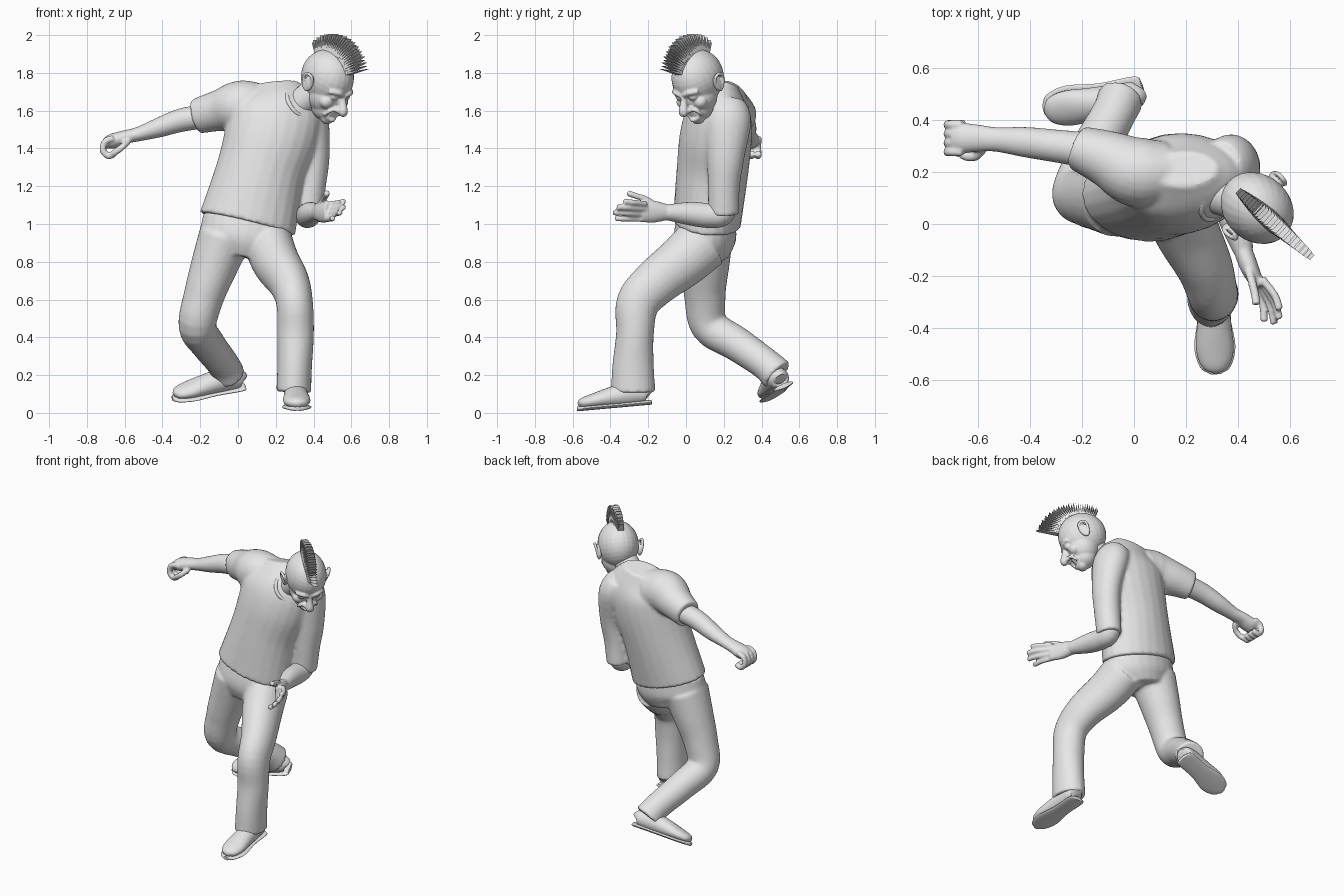
import bpy
import bmesh
import math
from mathutils import Matrix, Vector

if "Cube" in bpy.data.objects:
    bpy.data.objects.remove(bpy.data.objects["Cube"], do_unlink=True)

grey = bpy.data.materials.new("plain grey")
grey.use_nodes = True
grey.diffuse_color = (.8, .8, .8, 1)
grey.node_tree.nodes["Principled BSDF"].inputs["Base Color"].default_value = (.8, .8, .8, 1)

X, Y, Z = Vector((1, 0, 0)), Vector((0, 1, 0)), Vector((0, 0, 1))


def loft(bm, stations, side=X, sides=24, steps=5):
    """Closed tube through (x, y, z, half width, half depth) stations."""
    pts = [Vector(s) for s in stations]
    pts = [pts[0] * 2 - pts[1]] + pts + [pts[-1] * 2 - pts[-2]]
    path = []
    for i in range(1, len(pts) - 2):
        a, b, c, d = pts[i - 1:i + 3]
        for k in range(steps):
            t = k / steps
            path.append((b * 2 + (c - a) * t + (a * 2 - b * 5 + c * 4 - d) * t ** 2
                         + (b * 3 - a - c * 3 + d) * t ** 3) / 2)
    path.append(pts[-2])
    rings = []
    for i, p in enumerate(path):
        ahead, behind = path[min(i + 1, len(path) - 1)], path[max(i - 1, 0)]
        along = (Vector(ahead[:3]) - Vector(behind[:3])).normalized()
        wide = (side - along * side.dot(along)).normalized()
        deep = along.cross(wide)
        ring = []
        for j in range(sides):
            a = math.tau * j / sides
            ring.append(bm.verts.new(Vector(p[:3]) + wide * max(p[3], .003) * math.cos(a)
                                     + deep * max(p[4], .003) * math.sin(a)))
        rings.append(ring)
    for low, high in zip(rings, rings[1:]):
        for j in range(sides):
            k = (j + 1) % sides
            bm.faces.new((low[j], low[k], high[k], high[j]))
    bm.faces.new(rings[0][::-1])
    bm.faces.new(rings[-1])


def rod(bm, points, radius):
    """Thin round tube, used for fingers and facial folds."""
    loft(bm, [(*p, radius, radius) for p in points], side=Vector((.31, .22, .9)), sides=10)


def ball(bm, place, size):
    bmesh.ops.create_uvsphere(bm, u_segments=24, v_segments=16, radius=1,
                              matrix=Matrix.Translation(place) @ Matrix.Diagonal((*size, 1)))


def finish(name, bm, matrix=None, voxel=None, relax=4, smooth=True):
    """Turn the bmesh into an object, optionally fusing its pieces into one skin."""
    if matrix:
        bm.transform(matrix)
    bmesh.ops.recalc_face_normals(bm, faces=bm.faces[:])
    mesh = bpy.data.meshes.new(name)
    bm.to_mesh(mesh)
    bm.free()
    mesh.materials.append(grey)
    if smooth:
        mesh.shade_smooth()
        mesh.set_sharp_from_angle(angle=math.radians(50))
    obj = bpy.data.objects.new(name, mesh)
    bpy.context.collection.objects.link(obj)
    if voxel:
        fuse = obj.modifiers.new("fuse", "REMESH")
        fuse.mode = "VOXEL"
        fuse.voxel_size = voxel
        fuse.use_smooth_shade = True
        soften = obj.modifiers.new("soften", "SMOOTH")
        soften.factor = .5
        soften.iterations = relax
    return obj


# Shirt: trunk, neck opening and both sleeves
bm = bmesh.new()
loft(bm, [(.05, .11, 1.0, .26, .18), (.12, .14, 1.28, .235, .19), (.18, .16, 1.48, .25, .19),
          (.2, .18, 1.62, .24, .16), (.19, .21, 1.74, .13, .07)])
loft(bm, [(.19, .19, 1.54, .13, .13), (.26, .14, 1.6, .115, .115), (.325, .095, 1.635, .09, .09)])
loft(bm, [(.12, .2, 1.6, .12, .14), (.01, .2, 1.62, .135, .14), (-.1, .25, 1.6, .11, .11),
          (-.22, .295, 1.57, .085, .093)], side=Y)
loft(bm, [(.33, .21, 1.62, .1, .11), (.375, .22, 1.54, .105, .125), (.4, .21, 1.36, .085, .1),
          (.385, .2, 1.2, .08, .085), (.37, .2, 1.05, .075, .082)])
finish("shirt", bm, voxel=.011)

# Collar rib round the neck opening
bm = bmesh.new()
lean = Vector((.6, -.45, .5)).to_track_quat("Z", "Y").to_matrix()
loop = [Vector((.325, .095, 1.635)) + lean @ Vector((math.cos(a), math.sin(a), 0)) * .088
        for a in [math.tau * i / 16 for i in range(17)]]
rod(bm, loop, .011)
finish("collar", bm)

# Trousers: hips and both legs
bm = bmesh.new()
loft(bm, [(.05, .11, 1.04, .235, .155), (.04, .1, .92, .24, .165), (.02, .1, .83, .17, .13)])
loft(bm, [(-.07, .1, .93, .14, .15), (-.125, .1, .78, .125, .13), (-.18, .1, .62, .108, .11),
          (-.215, .125, .46, .1, .1), (-.16, .27, .365, .092, .092), (-.08, .42, .26, .085, .085),
          (-.05, .485, .2, .09, .092)])
loft(bm, [(.16, .09, .9, .13, .15), (.2, -.02, .8, .125, .14), (.27, -.16, .69, .108, .125),
          (.3, -.255, .58, .097, .115), (.305, -.27, .42, .097, .1), (.3, -.28, .25, .092, .11),
          (.295, -.28, .11, .092, .118)])
finish("trousers", bm, voxel=.011)

# Right arm, stretched out to a loose fist
bm = bmesh.new()
loft(bm, [(-.15, .28, 1.575, .07, .065), (-.3, .3, 1.55, .063, .062), (-.42, .315, 1.51, .058, .052),
          (-.53, .325, 1.475, .047, .038), (-.6, .33, 1.46, .052, .036), (-.66, .33, 1.44, .058, .04),
          (-.7, .33, 1.43, .05, .03)], side=Y)
for i in range(4):
    y = .277 + .035 * i
    rod(bm, [(-.66, y, 1.455), (-.705, y, 1.435), (-.715, y, 1.39), (-.685, y, 1.36),
             (-.65, y, 1.375)], .018)
rod(bm, [(-.58, .29, 1.44), (-.61, .26, 1.41), (-.65, .262, 1.38), (-.67, .28, 1.365)], .018)
finish("right_arm", bm, voxel=.007, relax=3)

# Left arm, bent forward with an open hand
bm = bmesh.new()
loft(bm, [(.37, .21, 1.12, .065, .065), (.365, .19, 1.055, .066, .066), (.37, .12, 1.045, .066, .066),
          (.385, .02, 1.055, .06, .062), (.42, -.1, 1.062, .04, .042)])
loft(bm, [(.415, -.09, 1.062, .036, .04), (.445, -.17, 1.065, .035, .058),
          (.48, -.24, 1.065, .024, .055)])
tips = [(.5, -.375, 1.03), (.54, -.385, 1.06), (.56, -.365, 1.09), (.56, -.33, 1.12)]
for i, tip in enumerate(tips):
    root = Vector((.462 + .01 * i, -.21, 1.025 + .027 * i))
    middle = root.lerp(Vector(tip), .55) + X * .012
    rod(bm, [root, middle, tip], .0155)
rod(bm, [(.43, -.15, 1.09), (.45, -.21, 1.13), (.465, -.27, 1.15), (.47, -.31, 1.165)], .0165)
finish("left_arm", bm, voxel=.007, relax=3)

# Neck
bm = bmesh.new()
loft(bm, [(.24, .16, 1.58, .08, .08), (.33, .11, 1.64, .074, .074), (.44, .08, 1.73, .08, .08)])
finish("neck", bm)

# Head, modelled upright facing -y, then turned and bowed
pose = (Matrix.Translation((.475, .06, 1.77)) @ Matrix.Rotation(math.radians(48), 4, "Z")
        @ Matrix.Rotation(math.radians(30), 4, "X"))
bm = bmesh.new()
ball(bm, (0, .005, .005), (.128, .152, .148))
ball(bm, (0, -.04, -.08), (.105, .1, .105))
ball(bm, (0, -.06, -.14), (.075, .075, .07))
ball(bm, (0, -.1, -.18), (.042, .036, .036))
loft(bm, [(0, -.13, -.02, .014, .02), (0, -.155, -.06, .018, .022), (0, -.185, -.1, .026, .024),
          (0, -.175, -.118, .014, .012)])
for s in (-1, 1):
    ball(bm, (s * .058, -.098, -.085), (.04, .038, .036))
    ball(bm, (s * .02, -.158, -.102), (.017, .02, .015))
    ball(bm, (s * .046, -.122, -.04), (.026, .022, .021))
    rod(bm, [(s * .012, -.145, -.02), (s * .045, -.142, -.008), (s * .085, -.112, -.015)], .014)
    rod(bm, [(s * .03, -.15, -.1), (s * .055, -.136, -.125), (s * .056, -.12, -.155)], .01)
mouth = [(.044 * math.cos(a), -.135 + .026 * abs(math.cos(a)) + .006 * math.sin(a),
          -.148 + .026 * math.sin(a)) for a in [math.tau * i / 16 for i in range(17)]]
rod(bm, mouth, .011)
finish("head", bm, pose, voxel=.006, relax=3)

# Teeth inside the open mouth
bm = bmesh.new()
for i in range(-2, 3):
    ball(bm, (i * .013, -.127 + .003 * abs(i), -.137), (.0068, .006, .01))
finish("teeth", bm, pose)

# Ears: a shell with a raised rim
for name, s in (("right_ear", -1), ("left_ear", 1)):
    bm = bmesh.new()
    ball(bm, (s * .128, .005, -.03), (.016, .03, .048))
    rod(bm, [(s * .128, -.018, -.03), (s * .142, -.012, .01), (s * .15, .018, .02),
             (s * .15, .036, -.005), (s * .14, .024, -.05), (s * .128, .002, -.075)], .009)
    finish(name, bm, pose, voxel=.005, relax=2)

# Mohawk: a row of thin wedge spikes fanned over the crown
bm = bmesh.new()
count = 30
for i in range(count):
    t = i / (count - 1)
    a = math.radians(40 + 108 * t)
    out = Vector((0, -math.cos(a), math.sin(a)))
    along = Vector((0, math.sin(a), math.cos(a)))
    reach = .222 + .065 * (1 - t) ** 2 + .012 * math.sin(math.pi * t)
    half = .022 + .018 * math.sin(math.pi * t)
    base = [bm.verts.new(out * .125 + X * x * half + along * y * .008)
            for x, y in ((-1, -1), (1, -1), (1, 1), (-1, 1))]
    left, right = [bm.verts.new(out * (reach - .006 * (i % 2)) + X * x * half * .6) for x in (-1, 1)]
    bm.faces.new(base[::-1])
    bm.faces.new((base[0], base[1], right, left))
    bm.faces.new((base[2], base[3], left, right))
    bm.faces.new((base[1], base[2], right))
    bm.faces.new((base[3], base[0], left))
finish("mohawk", bm, pose, smooth=False)


# Shoes: upper and sole, modelled with the toe along -y and the sole on z = 0
def shoe(name, place, toe, up):
    back = -Vector(toe).normalized()
    side = back.cross(Vector(up)).normalized()
    top = side.cross(back)
    matrix = Matrix.Translation(place) @ Matrix((side, back, top)).transposed().to_4x4()
    upper = bmesh.new()
    loft(upper, [(0, .09, .05, .02, .025), (0, .075, .06, .052, .05), (0, 0, .07, .062, .065),
                 (0, -.1, .06, .066, .055), (0, -.2, .048, .072, .04), (0, -.265, .04, .052, .028),
                 (0, -.288, .033, .015, .012)])
    finish(name + "_upper", upper, matrix)
    sole = bmesh.new()
    loft(sole, [(0, .1, .013, .025, .012), (0, .08, .013, .058, .013), (0, -.06, .013, .06, .013),
                (0, -.19, .013, .079, .013), (0, -.27, .013, .058, .013), (0, -.297, .013, .02, .012)])
    finish(name + "_sole", sole, matrix)


shoe("left_shoe", (.305, -.28, .035), (.03, -1, -.09), Z)
shoe("right_shoe", (-.06, .505, .115), (-.96, -.2, -.17), (-.15, -.42, .87))
